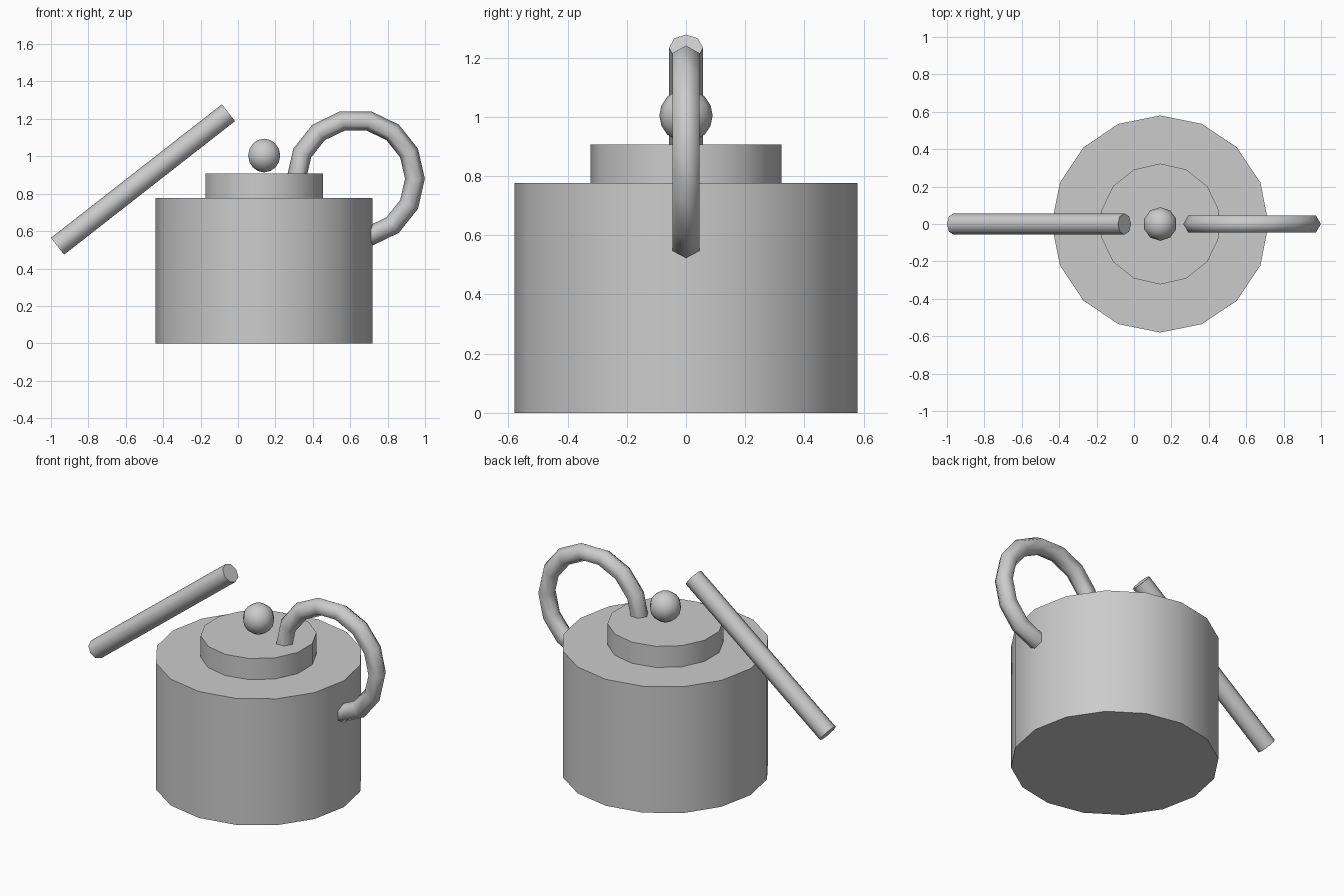
import bpy
from math import radians, atan2, hypot, pi

if "Cube" in bpy.data.objects:
    bpy.data.objects.remove(bpy.data.objects["Cube"])

CX = 0.14  # vertical axis of the pot


def finish(name, angle):
    ob = bpy.context.object
    ob.name = name
    bpy.ops.object.shade_smooth_by_angle(angle=radians(angle))
    return ob


def cylinder(name, sides, r, depth, loc, rot=(0, 0, 0)):
    bpy.ops.mesh.primitive_cylinder_add(vertices=sides, radius=r, depth=depth,
                                        location=loc, rotation=rot)
    return finish(name, 50)


# pot body and stepped lid
cylinder("body", 16, 0.58, 0.777, (CX, 0, 0.3885))
cylinder("lid", 14, 0.323, 0.13, (CX, 0, 0.842))

# round knob hovering just over the lid
bpy.ops.mesh.primitive_uv_sphere_add(segments=10, ring_count=8, radius=0.09,
                                     location=(CX, 0, 1.004))
finish("lid_knob", 80)

# straight slanted spout
x0, z0, x1, z1 = -0.965, 0.519, -0.051, 1.233
cylinder("spout", 8, 0.057, hypot(x1 - x0, z1 - z0),
         ((x0 + x1) / 2, 0, (z0 + z1) / 2), (0, atan2(x1 - x0, z1 - z0), 0))

# ring handle, partly sunk into lid and body
bpy.ops.mesh.primitive_torus_add(major_segments=14, minor_segments=6,
                                 major_radius=0.317, minor_radius=0.053,
                                 location=(0.629, 0, 0.88), rotation=(pi / 2, 0, 0))
finish("handle", 80)
